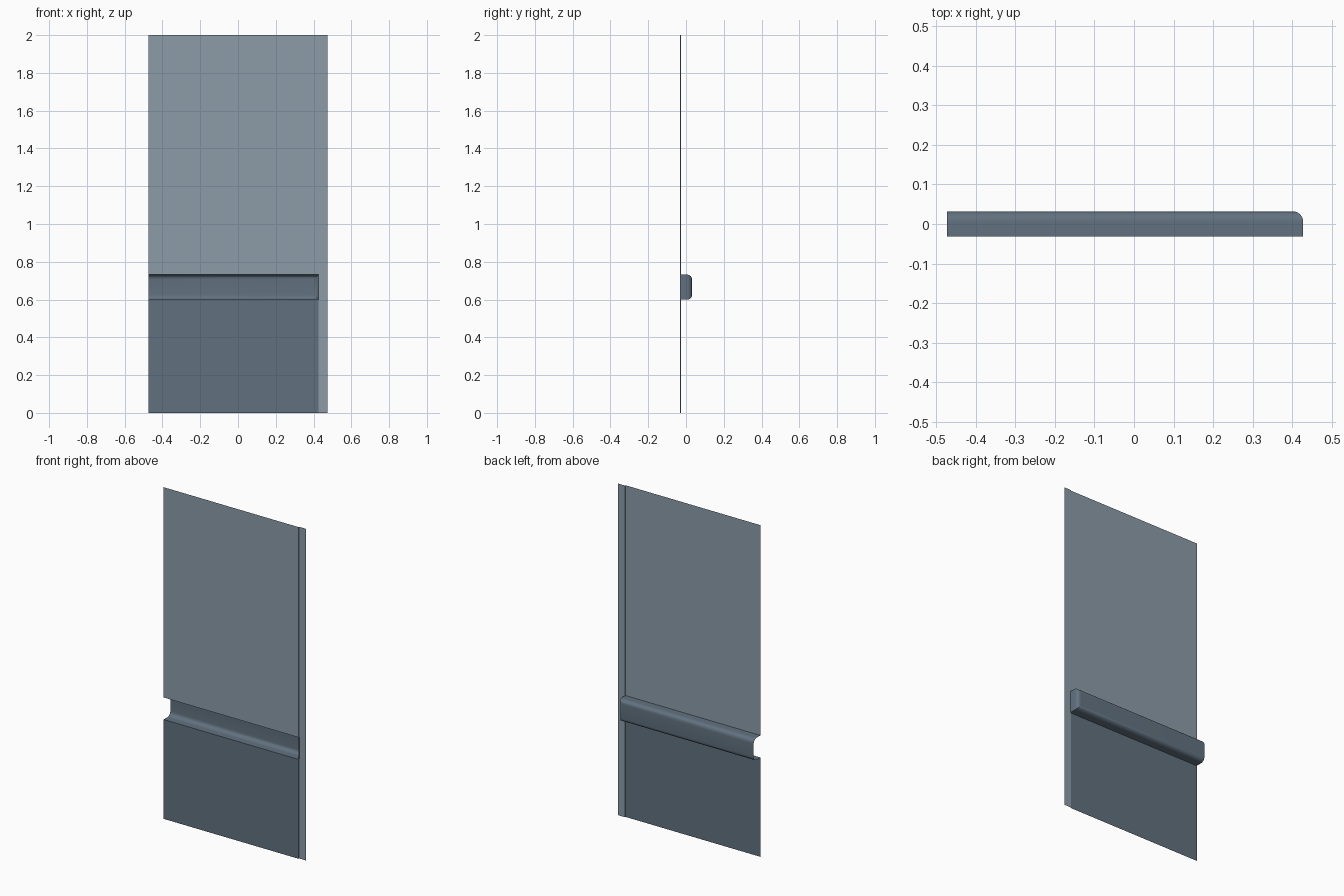
import bpy, bmesh

if "Cube" in bpy.data.objects:
    bpy.data.objects.remove(bpy.data.objects["Cube"])

X0, X1, X2 = -0.474, 0.425, 0.474     # left edge, step, right edge
YF, YB = -0.032, 0.032                # sheet plane, back of channel
YS = YF + 0.005                       # edge strip sits slightly back
ZB, ZT, H = 0.599, 0.732, 2.0         # channel bottom / top, full height


def material(name, rgb):
    m = bpy.data.materials.new(name)
    m.diffuse_color = (*rgb, 1)
    m.use_nodes = True
    m.node_tree.nodes["Principled BSDF"].inputs["Base Color"].default_value = m.diffuse_color
    return m


light = material("light_blue_grey", (0.262, 0.332, 0.392))
dark = material("dark_blue_grey", (0.119, 0.165, 0.212))


def finish(name, bm, mat):
    me = bpy.data.meshes.new(name)
    bm.to_mesh(me)
    bm.free()
    ob = bpy.data.objects.new(name, me)
    bpy.context.collection.objects.link(ob)
    me.materials.append(mat)
    return ob


def sheet(name, path, z0, z1, mat):
    """Vertical sheet following a plan path of (x, y) points."""
    bm = bmesh.new()
    cols = [[bm.verts.new((x, y, z)) for z in (z0, z1)] for x, y in path]
    for a, b in zip(cols, cols[1:]):
        bm.faces.new((a[0], b[0], b[1], a[1]))
    return finish(name, bm, mat)


# Flat wall sheets and the stepped edge strip
sheet("upper_panel", [(X0, YF), (X1, YF)], ZT, H, light)
sheet("lower_panel", [(X0, YF), (X1, YF)], 0, ZB, dark)
sheet("edge_strip", [(X1, YF), (X1, YS), (X2, YS)], 0, H, light)

# Recessed channel: box with rounded back edges, open at front and left
bm = bmesh.new()
bmesh.ops.create_cube(bm, size=1)
xe = X1 + 0.003
for v in bm.verts:
    v.co = (X0 if v.co.x < 0 else xe,
            YF if v.co.y < 0 else YB,
            ZB if v.co.z < 0 else ZT)
back = [e for e in bm.edges if all(v.co.y > 0 for v in e.verts)
        and not all(v.co.x < 0 for v in e.verts)]
bmesh.ops.bevel(bm, geom=back, offset=0.026, segments=8, profile=0.5,
                affect='EDGES')
open_faces = [f for f in bm.faces
              if all(abs(v.co.y - YF) < 1e-5 for v in f.verts)
              or all(abs(v.co.x - X0) < 1e-5 for v in f.verts)]
bmesh.ops.delete(bm, geom=open_faces, context='FACES')
channel = finish("recessed_channel", bm, dark)
bpy.context.view_layer.objects.active = channel
channel.select_set(True)
bpy.ops.object.shade_smooth_by_angle()
